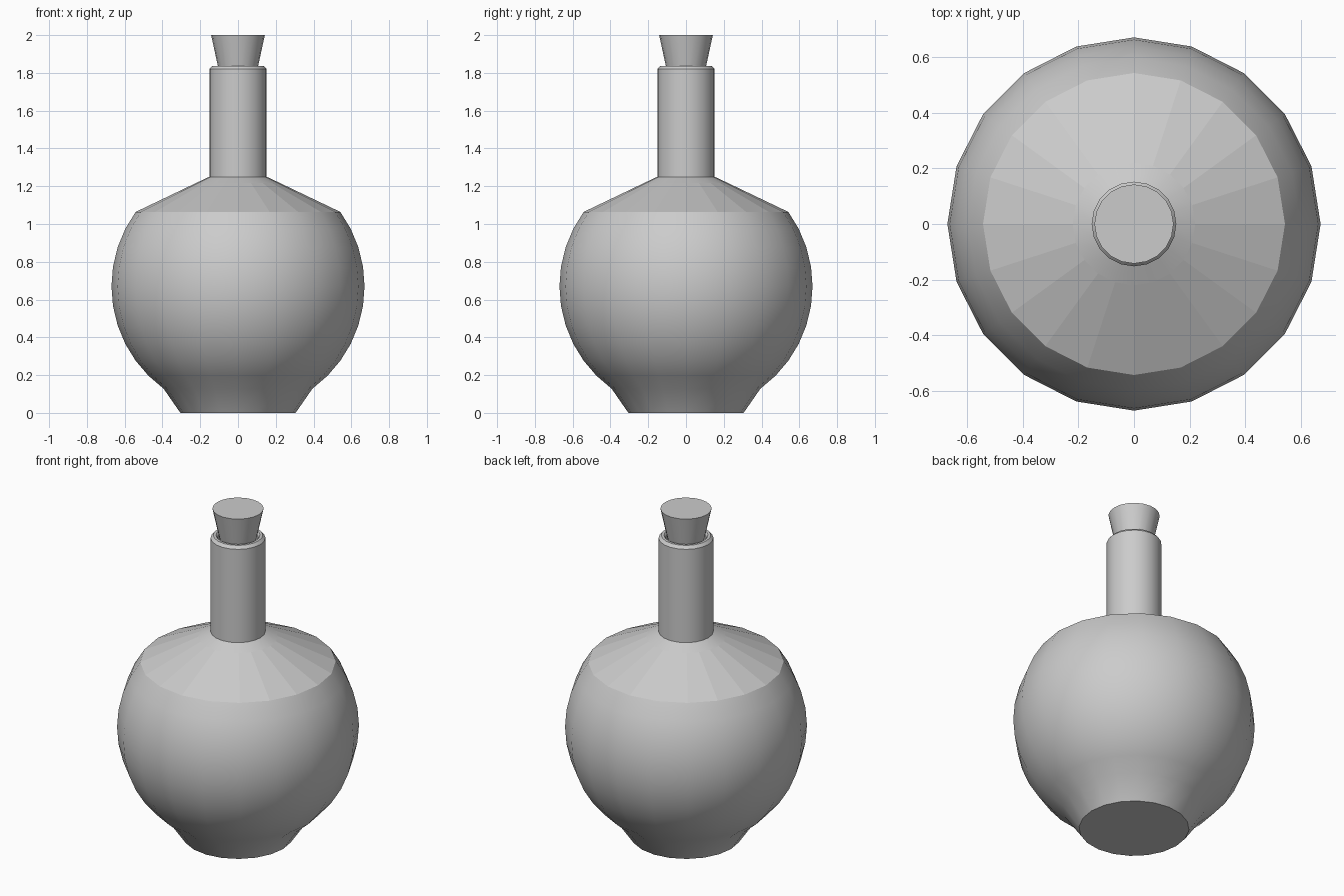
import bpy, bmesh, math

if "Cube" in bpy.data.objects:
    bpy.data.objects.remove(bpy.data.objects["Cube"])

SIDES = 20


def lathe(name, profile, flat=()):
    """Spin an (r, z) profile round z; r = 0 ends become poles.
    Bands whose index is in flat keep faceted shading."""
    bm = bmesh.new()
    rings = []
    for r, z in profile:
        ring = []
        for i in range(SIDES):
            a = 2 * math.pi * i / SIDES
            ring.append(bm.verts.new((r * math.cos(a), r * math.sin(a), z)))
        rings.append(ring)
    bands = [[bm.faces.new((lo[i], lo[(i + 1) % SIDES], hi[(i + 1) % SIDES], hi[i]))
              for i in range(SIDES)] for lo, hi in zip(rings, rings[1:])]
    bm.faces.new(rings[0][::-1])
    bm.faces.new(rings[-1])
    facets = [f.index for f in bm.faces]
    bm.faces.index_update()
    facets = [f.index for b in flat for f in bands[b]]
    mesh = bpy.data.meshes.new(name)
    bm.to_mesh(mesh)
    bm.free()
    obj = bpy.data.objects.new(name, mesh)
    bpy.context.collection.objects.link(obj)
    bpy.ops.object.select_all(action='DESELECT')
    obj.select_set(True)
    bpy.context.view_layer.objects.active = obj
    bpy.ops.object.shade_smooth_by_angle(angle=math.radians(35))
    for i in facets:
        mesh.polygons[i].use_smooth = False
    return obj


# Bottle: flared foot, round belly, faceted shoulder, neck and hollow mouth
R = 0.67
belly = [(R * math.cos(math.radians(a)), R + R * math.sin(math.radians(a)))
         for a in range(-54, 37, 9)]
profile = [(0.305, 0.0)] + belly
shoulder = len(profile) - 1
profile += [(0.22, 1.218), (0.152, 1.25), (0.152, 1.82), (0.137, 1.837),
            (0.122, 1.837), (0.112, 1.825), (0.112, 1.74)]
lathe("bottle", profile, flat=[shoulder])

# Tapered stopper sitting in the mouth
lathe("stopper", [(0.088, 1.75), (0.142, 2.0)])
